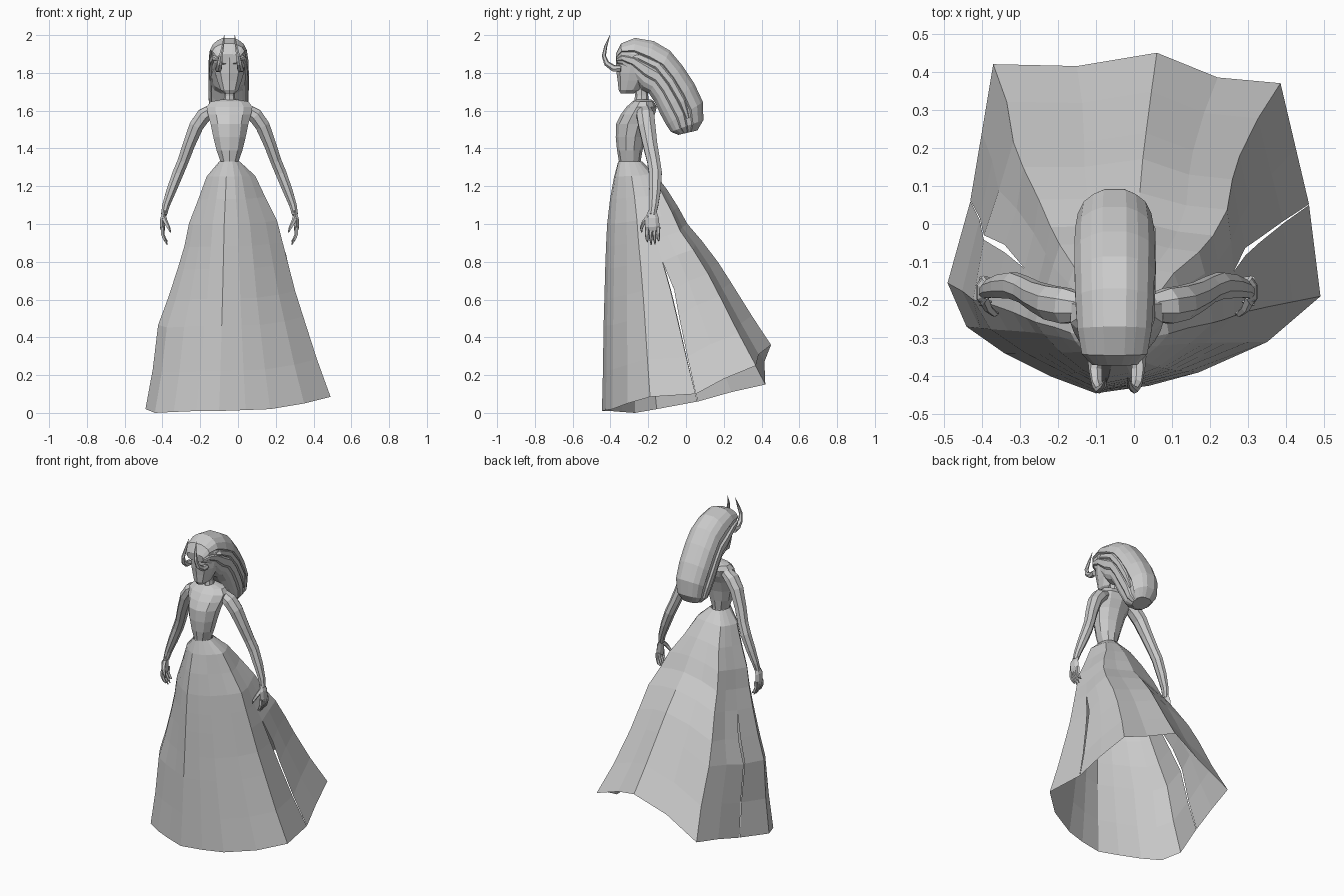
import bpy, bmesh, math
from mathutils import Vector

CX = -0.045  # body centre line

grey = bpy.data.materials.new("plain grey")
grey.diffuse_color = (0.6, 0.6, 0.6, 1)


def loft(name, rings, closed=True, caps=True):
    """Skin a list of equally long point rows."""
    bm = bmesh.new()
    rows = [[bm.verts.new(p) for p in r] for r in rings]
    n = len(rows[0])
    for a, b in zip(rows, rows[1:]):
        for i in range(n if closed else n - 1):
            j = (i + 1) % n
            bm.faces.new((a[i], a[j], b[j], b[i]))
    if closed and caps:
        bm.faces.new(rows[0])
        bm.faces.new(rows[-1])
    bmesh.ops.recalc_face_normals(bm, faces=bm.faces)
    me = bpy.data.meshes.new(name)
    bm.to_mesh(me)
    bm.free()
    me.materials.append(grey)
    ob = bpy.data.objects.new(name, me)
    bpy.context.collection.objects.link(ob)
    return ob


def tube(name, path, radii, sides=6, flat=1.0, mirror=1):
    """Tapered limb; flat scales the thickness across x."""
    pts = [Vector(p) for p in path]
    rings = []
    for i, p in enumerate(pts):
        d = (pts[min(i + 1, len(pts) - 1)] - pts[max(i - 1, 0)]).normalized()
        u = d.cross(Vector((0, 1, 0))).normalized()
        v = d.cross(u)
        ring = []
        for k in range(sides):
            a = math.tau * (k + 0.5) / sides
            q = p + radii[i] * (u * math.cos(a) * flat + v * math.sin(a))
            ring.append((CX + mirror * q.x, q.y, q.z))
        rings.append(ring)
    return loft(name, rings)


def body(name, sections, sides=10):
    """Stacked oval sections: z, front y, back y, half width."""
    rings = []
    for z, f, b, w in sections:
        ring = []
        for k in range(sides):
            a = math.tau * k / sides
            ring.append((CX + w * math.sin(a), (f + b) / 2 - (b - f) / 2 * math.cos(a), z))
        rings.append(ring)
    return loft(name, rings)


# Skirt: hem points lofted up to the waist, front panel and trailing back panel
levels = [0, .06, .15, .25, .34, .43, .55, .66, .84, 1]
side_flare = [0, .17, .28, .41, .47, .53, .61, .70, .85, 1]
front_flare = [0, .25, .5, .68, .75, .8, .85, .9, .94, 1]
back_flare = [0, .09, .19, .28, .35, .46, .59, .69, .85, 1]
slit_gap = [0, 0, 0, 0, 0, 0, 1, .6, .3, .1]


def hem_column(h, slit=0):
    """h: hem x, y, z, sideways bulge, level of the bulge."""
    hx, hy, hz, bulge, peak = h
    d = Vector((hx - CX, hy + 0.12)).normalized()
    wx, wy = CX + .055 * d.x, -.295 + .065 * d.y
    k = max(0, min(1, (hy + .30) / .15))
    col = []
    for i, s in enumerate(levels):
        fy = front_flare[i] * (1 - k) + back_flare[i] * k
        swell = bulge * max(0, 1 - abs(s - peak) / .3)
        col.append((wx + (hx - wx) * side_flare[i] + swell,
                    wy + (hy - wy) * fy + slit * slit_gap[i], 1.33 + (hz - 1.33) * s))
    return col


left_slit, right_slit = (-.43, .06, .06, -.065, .66), (.46, .05, .10, .015, .43)
front_hem = [left_slit, (-.49, -.155, .02, -.05, .66), (-.44, -.27, 0, -.04, .66),
             (-.34, -.34, .005, -.02, .66), (-.22, -.40, .01, 0, 0), (-.1, -.445, .01, 0, 0),
             (.04, -.425, .015, 0, 0), (.17, -.39, .02, 0, 0), (.35, -.31, .05, 0, 0),
             (.49, -.19, .085, 0, 0), right_slit]
back_hem = [right_slit, (.425, .20, .18, .03, .43), (.385, .37, .25, .045, .43),
            (.22, .385, .31, .03, .43), (.06, .45, .36, 0, 0), (-.15, .415, .27, -.02, .5),
            (-.37, .42, .15, -.045, .6), (-.40, .24, .11, -.05, .66), left_slit]
loft("skirt_front", [hem_column(h) for h in front_hem], closed=False)
loft("skirt_train", [hem_column(h, .02 if i in (0, len(back_hem) - 1) else 0)
                     for i, h in enumerate(back_hem)], closed=False)

# Torso, neck and head
body("torso", [(1.27, -.36, -.23, .055), (1.33, -.355, -.24, .05), (1.39, -.365, -.23, .072),
               (1.46, -.372, -.215, .09), (1.53, -.37, -.19, .105), (1.58, -.345, -.165, .12),
               (1.62, -.315, -.155, .128), (1.648, -.285, -.17, .105), (1.66, -.265, -.185, .04)])
body("neck", [(1.64, -.275, -.195, .034), (1.68, -.27, -.20, .028), (1.76, -.28, -.2, .03)], 8)
body("head", [(1.69, -.345, -.28, .025), (1.71, -.357, -.24, .05), (1.76, -.362, -.2, .068),
              (1.80, -.368, -.17, .08), (1.85, -.37, -.14, .088), (1.90, -.37, -.13, .088),
              (1.95, -.34, -.16, .06)])

# Hair: swept back mass; outer y z, inner y z, half width
hair = [(-.372, 1.90, -.365, 1.85, .06), (-.345, 1.955, -.335, 1.83, .086),
        (-.27, 1.985, -.285, 1.78, .098), (-.17, 1.968, -.235, 1.71, .103),
        (-.085, 1.918, -.195, 1.69, .105), (-.02, 1.84, -.165, 1.645, .106),
        (.045, 1.742, -.135, 1.58, .104), (.09, 1.645, -.105, 1.525, .097),
        (.092, 1.55, -.08, 1.488, .084), (.06, 1.495, -.04, 1.472, .055)]
half = [(0, .30), (.06, .58), (.16, .84), (.32, 1), (.36, .89), (.49, .89), (.53, 1),
        (.68, .99), (.72, .88), (.83, .84), (.92, .7), (1, .35)]
section = half + [(v, -u) for v, u in reversed(half)]
loft("hair", [[(CX - .006 + u * w, oy + (iy - oy) * v, oz + (iz - oz) * v) for v, u in section]
              for oy, oz, iy, iz, w in hair])

for side, m in (("right", 1), ("left", -1)):
    # Raised hair strand along the side of the head
    tube(side + "_hair_strand", [(.078, -.30, 1.885), (.09, -.25, 1.885), (.094, -.15, 1.84),
         (.096, -.08, 1.755), (.094, -.02, 1.65), (.082, .01, 1.56)],
         [.006, .018, .022, .022, .02, .008], 5, .4, m)
    # Curved horn at the brow
    tube(side + "_horn", [(.06, -.345, 1.82), (.056, -.385, 1.825), (.052, -.42, 1.85),
         (.046, -.435, 1.89), (.035, -.425, 1.94), (.028, -.403, 2.0)],
         [.018, .018, .015, .011, .008, .001], 6, 1, m)
    # Arm
    tube(side + "_arm", [(.09, -.22, 1.605), (.135, -.215, 1.575), (.175, -.207, 1.52),
         (.215, -.19, 1.42), (.245, -.172, 1.335), (.272, -.162, 1.27), (.307, -.164, 1.18),
         (.336, -.17, 1.10), (.347, -.178, 1.05)],
         [.038, .05, .048, .041, .037, .037, .033, .025, .02], 8, .85, m)
    # Palm, fingers and thumb
    tube(side + "_palm", [(.342, -.178, 1.07), (.354, -.18, 1.03), (.356, -.178, .985),
         (.352, -.175, .965)], [.022, .036, .038, .03], 6, .4, m)
    for f in range(4):
        y, tip = -.206 + .02 * f, (.905, .89, .892, .91)[f]
        tube(f"{side}_finger_{f + 1}", [(.354, y, .985), (.354, y - .002, .945),
             (.344, y, .92), (.33, y + .002, tip)], [.011, .01, .009, .003], 5, 1, m)
    tube(side + "_thumb", [(.35, -.195, 1.04), (.338, -.222, 1.01), (.322, -.236, .98),
         (.312, -.235, .955)], [.014, .012, .009, .003], 5, 1, m)
